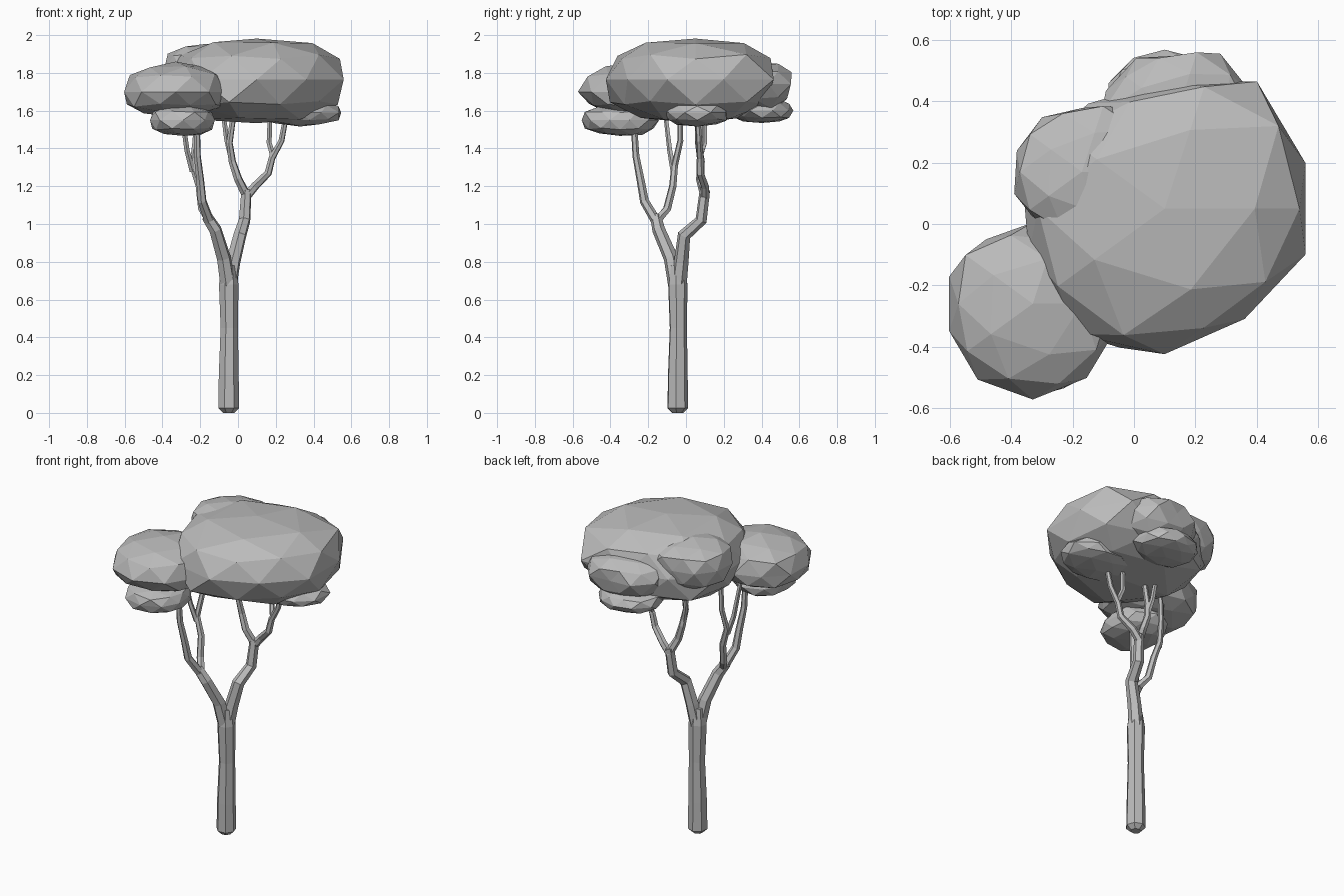
import bpy, bmesh, math, random
from mathutils import Vector

random.seed(7)
cube = bpy.data.objects.get("Cube")
if cube:
    bpy.data.objects.remove(cube, do_unlink=True)

grey = bpy.data.materials.new("plain grey")
grey.use_nodes = True
colour = (0.5, 0.5, 0.5, 1)
grey.diffuse_color = colour
grey.node_tree.nodes["Principled BSDF"].inputs["Base Color"].default_value = colour


def finish(name, bm):
    bmesh.ops.recalc_face_normals(bm, faces=bm.faces[:])
    mesh = bpy.data.meshes.new(name)
    bm.to_mesh(mesh)
    bm.free()
    mesh.materials.append(grey)
    obj = bpy.data.objects.new(name, mesh)
    bpy.context.collection.objects.link(obj)


def limb(name, path, start, end, sides=6, widths=None):
    """Tapered low-poly tube along a path."""
    pts = [Vector(p) for p in path]
    last = len(pts) - 1
    bm = bmesh.new()
    rings = []
    for i, p in enumerate(pts):
        along = (pts[min(i + 1, last)] - pts[max(i - 1, 0)]).normalized()
        side = along.cross(Vector((0, 1, 0))).normalized()
        other = along.cross(side)
        r = widths[i] if widths else start + (end - start) * i / last
        angles = [math.tau * k / sides + 0.3 for k in range(sides)]
        rings.append([bm.verts.new(p + r * (math.cos(a) * side + math.sin(a) * other))
                      for a in angles])
    for low, high in zip(rings, rings[1:]):
        for k in range(sides):
            n = (k + 1) % sides
            bm.faces.new((low[k], low[n], high[n], high[k]))
    bm.faces.new(rings[0])
    bm.faces.new(rings[-1])
    finish(name, bm)


def clump(name, centre, radii, up, down, rough=0.06, detail=2, box=0.8):
    """Faceted leaf clump; radii are spaced evenly around the footprint."""
    bm = bmesh.new()
    bmesh.ops.create_icosphere(bm, subdivisions=detail, radius=1)
    count = len(radii)
    for v in bm.verts:
        x, y, z = v.co
        t = (math.atan2(y, x) % math.tau) / math.tau * count
        i = int(t) % count
        reach = radii[i] + (radii[(i + 1) % count] - radii[i]) * (t - int(t))
        flat = math.hypot(x, y)
        scale = reach * flat ** box / max(flat, 1e-6)
        height = math.copysign(abs(z) ** 0.85, z) * (up if z > 0 else down)
        j = 1 + random.uniform(-rough, rough)
        v.co = Vector(centre) + Vector((x * scale, y * scale, height)) * j
    finish(name, bm)


# Trunk
limb("trunk", [(-.05, -.045, 0), (-.05, -.045, .025), (-.05, -.045, .2),
               (-.047, -.042, .45), (-.05, -.045, .68), (-.05, -.045, .78)],
     0, 0, 7, [.03, .057, .054, .047, .053, .038])

# Main boughs
limb("front_bough", [(-.05, -.05, .66), (-.075, -.08, .82), (-.12, -.145, .97),
                     (-.165, -.16, 1.04)], .043, .03)
limb("back_bough", [(-.05, -.04, .66), (-.025, -.025, .8), (.01, -.01, .94),
                    (.035, .08, 1.02), (.045, .1, 1.18)], .043, .028)

# Branches rising into the leaves
limb("front_outer_branch", [(-.15, -.155, 1.01), (-.19, -.22, 1.12), (-.2, -.24, 1.23),
                            (-.215, -.265, 1.36), (-.22, -.28, 1.6)], .027, .016)
limb("front_inner_branch", [(-.15, -.15, 1.02), (-.19, -.1, 1.08), (-.205, -.07, 1.2),
                            (-.24, -.06, 1.31), (-.225, -.03, 1.44), (-.22, -.03, 1.6)],
     .024, .014)
limb("front_twig", [(-.24, -.065, 1.28), (-.27, -.085, 1.39), (-.3, -.11, 1.6)],
     .017, .012, 5)
limb("back_outer_branch", [(.04, .1, 1.14), (.09, .1, 1.2), (.16, .075, 1.27),
                           (.18, .075, 1.35), (.23, .07, 1.44), (.26, .06, 1.6)],
     .025, .014)
limb("back_inner_branch", [(.045, .1, 1.15), (.0, .075, 1.24), (-.03, .08, 1.33),
                           (-.045, .065, 1.43), (-.02, .06, 1.6)], .025, .015)
limb("outer_twig", [(.185, .075, 1.36), (.165, .1, 1.43), (.17, .1, 1.6)], .016, .012, 5)
limb("inner_twig", [(-.035, .075, 1.35), (-.06, .09, 1.45), (-.08, .1, 1.6)], .016, .012, 5)

# Leaf canopy
clump("main_canopy", (.1, .05, 1.765),
      [.5, .49, .53, .47, .42, .43, .44, .49, .49, .47, .47, .52, .49, .46, .46, .46],
      .225, .235, .045)
clump("side_canopy", (-.33, -.26, 1.7), [.28, .25, .25, .28, .28, .3, .3, .28], .155, .13)
clump("crown_clump", (-.17, .17, 1.82), [.3, .22, .22, .22], .135, .16)
clump("back_clump", (.14, .36, 1.74), [.26, .25, .2, .23, .27, .25, .25, .25], .12, .14)
clump("front_lower_clump", (-.29, -.35, 1.55), [.17, .18, .2, .19, .17, .2, .21, .2],
      .08, .085, detail=2)
clump("side_lower_clump", (.33, .06, 1.59), [.23, .2, .16, .2, .23, .2, .17, .2],
      .07, .07, detail=2)
clump("back_lower_clump", (.1, .4, 1.6), [.2, .18, .16, .18, .2, .18, .17, .18],
      .07, .065, detail=2)
